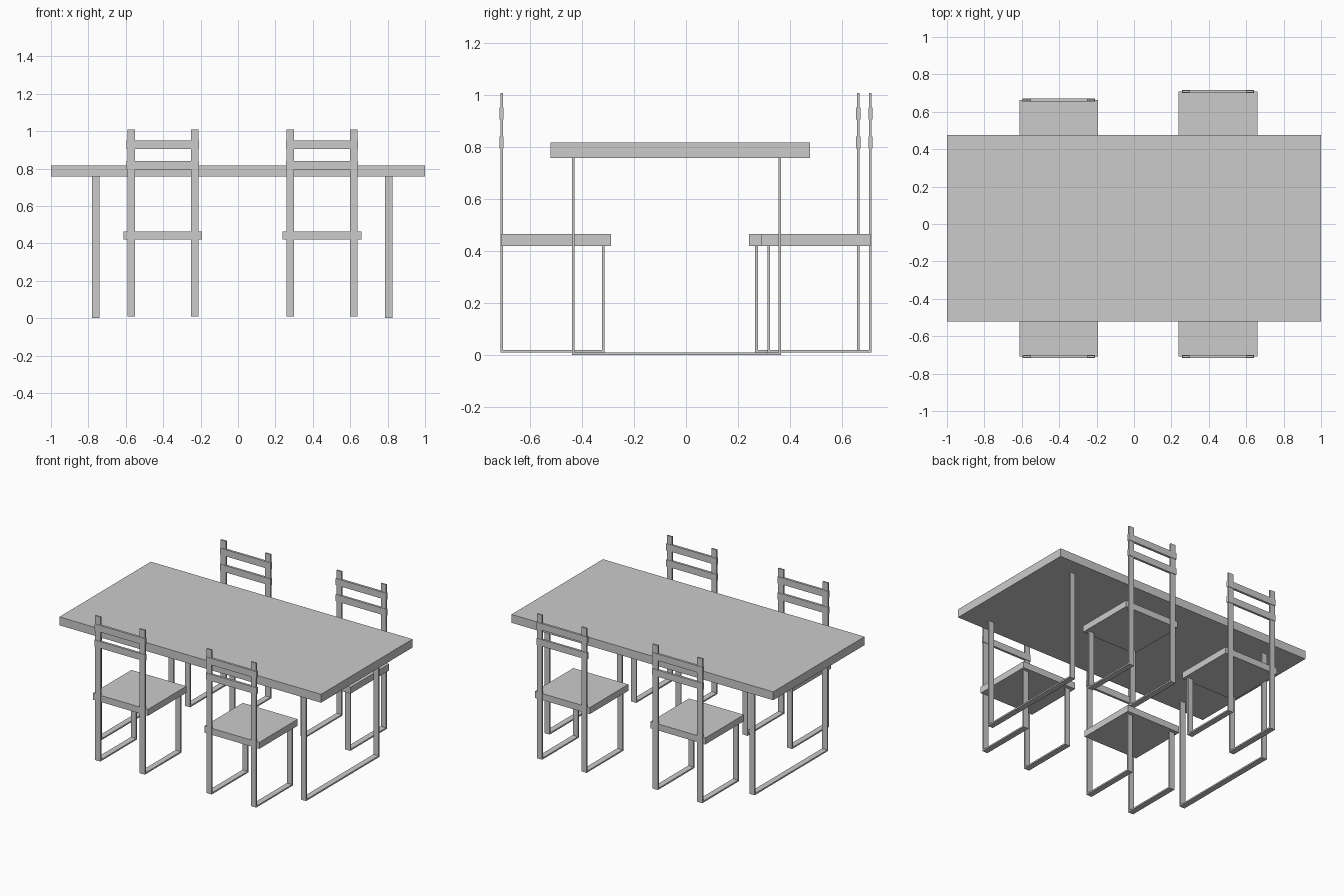
import bpy, bmesh
from mathutils import Vector

if "Cube" in bpy.data.objects:
    bpy.data.objects.remove(bpy.data.objects["Cube"])


def make(name, boxes):
    """One object from boxes given as (centre, size)."""
    bm = bmesh.new()
    for c, s in boxes:
        for v in bmesh.ops.create_cube(bm, size=1)["verts"]:
            v.co = Vector(a * b for a, b in zip(v.co, s)) + Vector(c)
    me = bpy.data.meshes.new(name)
    bm.to_mesh(me)
    bm.free()
    ob = bpy.data.objects.new(name, me)
    bpy.context.collection.objects.link(ob)
    return ob


BAR, T = 0.04, 0.01  # flat bar width and thickness


def upright(x, y, z0, z1):
    return ((x, y, (z0 + z1) / 2), (BAR, T, z1 - z0))


def runner(x, y0, y1, z0):
    return ((x, (y0 + y1) / 2, z0 + T / 2), (BAR, abs(y1 - y0) - T, T))


# Table: slab top on two U-shaped frames
make("table_top", [((0, -0.0225, 0.787), (2, 0.998, 0.058))])
for side, x in (("left", -0.76), ("right", 0.807)):
    make("table_leg_frame_" + side, [
        upright(x, -0.433, 0, 0.758),
        upright(x, 0.36, 0, 0.758),
        runner(x, -0.433, 0.36, 0)])


# Chair: y is the back post line, d points towards the table
def chair(tag, x, y, d):
    front = y + d * 0.391
    make("seat_" + tag, [((x, y + d * 0.21, 0.442), (0.42, 0.42, 0.045))])
    for side, px in (("left", x - 0.17), ("right", x + 0.17)):
        make(f"chair_frame_{side}_{tag}", [
            upright(px, y, 0.01, 1.008),
            upright(px, front, 0.01, 0.42),
            runner(px, y, front, 0.01)])
    make("back_slats_" + tag, [((x, y, z), (0.386, 0.016, 0.046))
                               for z in (0.817, 0.928)])


chair("front_left", -0.402, -0.709, 1)
chair("front_right", 0.449, -0.709, 1)
chair("back_left", -0.402, 0.662, -1)
chair("back_right", 0.449, 0.709, -1)
